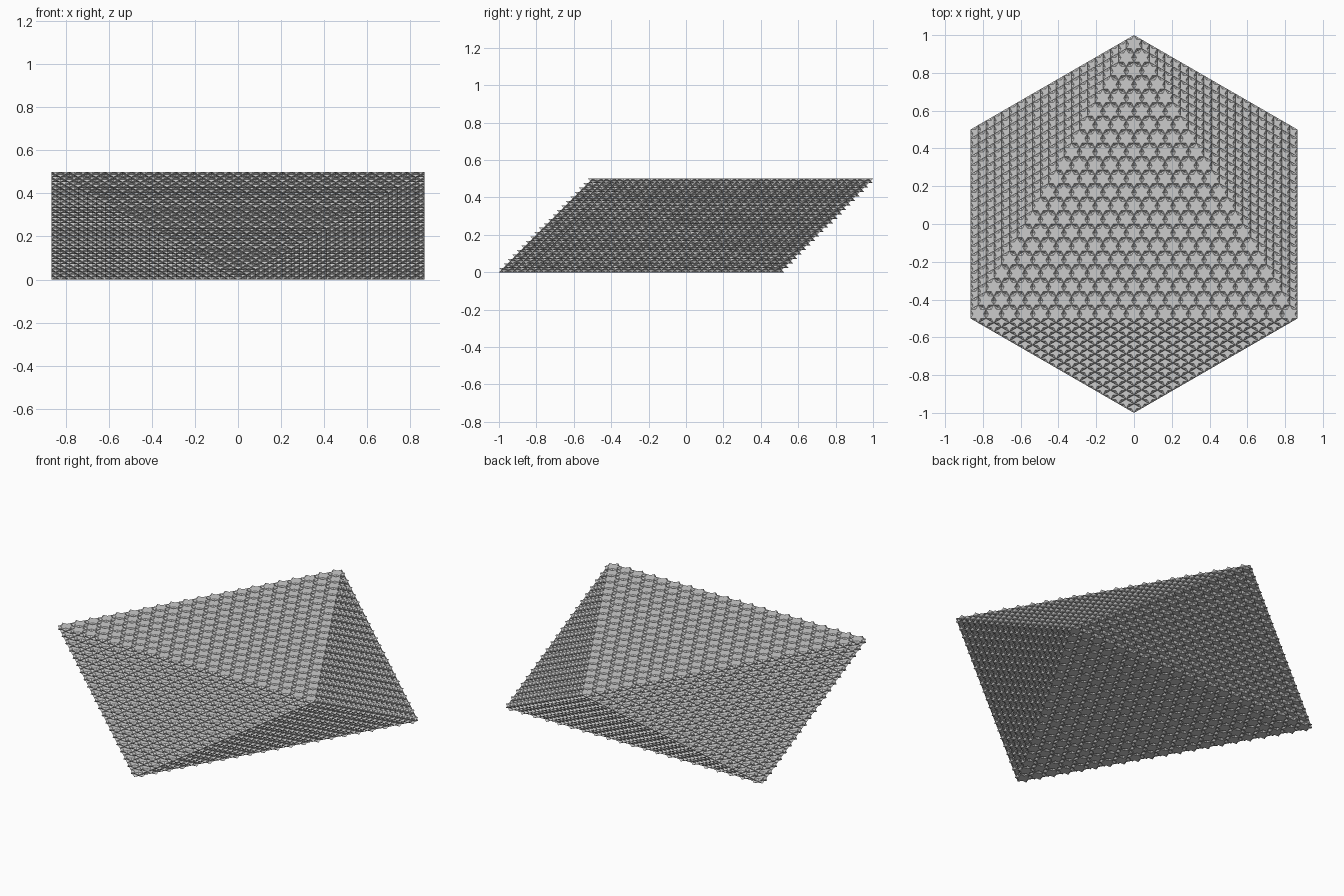
import bpy
from math import sin, cos, radians
from mathutils import Vector

if "Cube" in bpy.data.objects:
    bpy.data.objects.remove(bpy.data.objects["Cube"])

N = 21            # cells along each edge of the block
HALF_H = 0.25     # half of the block height

# Three upper corners of the flattened triangular antiprism (lower ones are opposite)
axes = [Vector((cos(radians(a)), sin(radians(a)), HALF_H)) for a in (90, 210, 330)]
FACES = [(0, 1, 2), (5, 4, 3), (0, 5, 1), (1, 3, 2), (2, 4, 0),
         (3, 1, 5), (4, 2, 3), (5, 0, 4)]


def cell(flip):
    """Corner offsets of one small cell, optionally turned half round about z."""
    s = -1 if flip else 1
    top = [Vector((s * a.x, s * a.y, a.z)) / N for a in axes]
    return top + [-v for v in top]


verts, faces = [], []
star = [cell(False), cell(True)]

# Stack the star-shaped cells corner to corner in an octahedral lattice
R = N - 1
for i in range(-R, R + 1):
    for j in range(-R, R + 1):
        for k in range(-R, R + 1):
            d = abs(i) + abs(j) + abs(k)
            if d > R or (d - R) % 2:
                continue
            centre = (axes[0] * i + axes[1] * j + axes[2] * k) / N
            centre.z += HALF_H
            for part in star:
                b = len(verts)
                verts += [tuple(centre + v) for v in part]
                faces += [tuple(b + n for n in f) for f in FACES]

mesh = bpy.data.meshes.new("crystal_lattice")
mesh.from_pydata(verts, [], faces)
mesh.update()
obj = bpy.data.objects.new("crystal_lattice", mesh)
bpy.context.collection.objects.link(obj)
